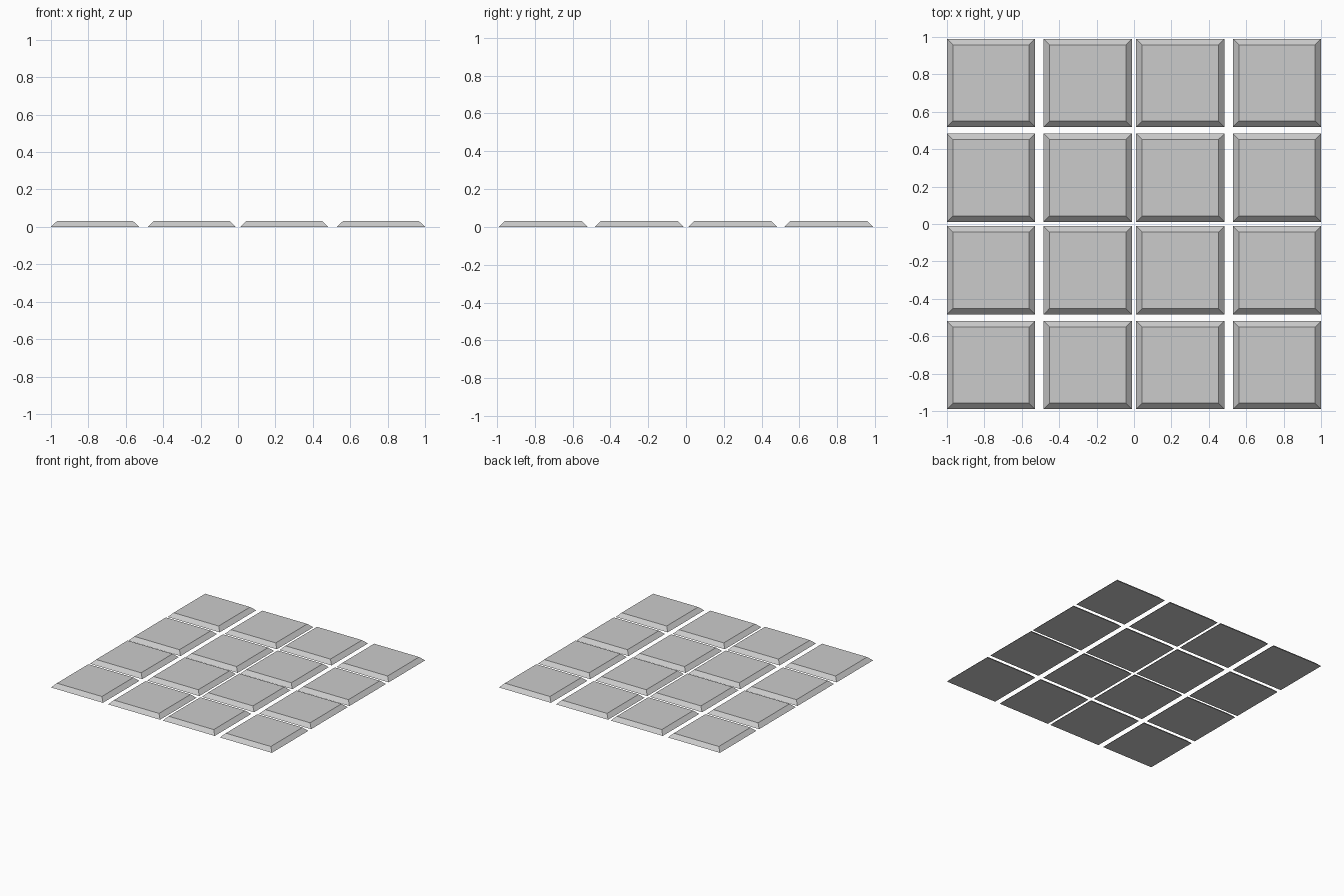
import bpy, bmesh

if "Cube" in bpy.data.objects:
    bpy.data.objects.remove(bpy.data.objects["Cube"])

WIDTH, INSET, HEIGHT = 0.471, 0.032, 0.031
COLUMNS = (-0.7645, -0.2475, 0.2475, 0.7645)
ROWS = (-0.7545, -0.2475, 0.2475, 0.7545)


def make_tile_mesh():
    # Square slab whose top face is drawn in to give sloped edges
    bm = bmesh.new()
    bmesh.ops.create_cube(bm, size=1)
    top = WIDTH - 2 * INSET
    for v in bm.verts:
        side = top if v.co.z > 0 else WIDTH
        v.co = (v.co.x * side, v.co.y * side, HEIGHT if v.co.z > 0 else 0)
    mesh = bpy.data.meshes.new("tile")
    bm.to_mesh(mesh)
    bm.free()
    return mesh


# Four by four grid of tiles sharing one mesh
tile_mesh = make_tile_mesh()
for r, y in enumerate(ROWS, 1):
    for c, x in enumerate(COLUMNS, 1):
        tile = bpy.data.objects.new(f"tile_row{r}_column{c}", tile_mesh)
        tile.location = (x, y, 0)
        bpy.context.collection.objects.link(tile)
